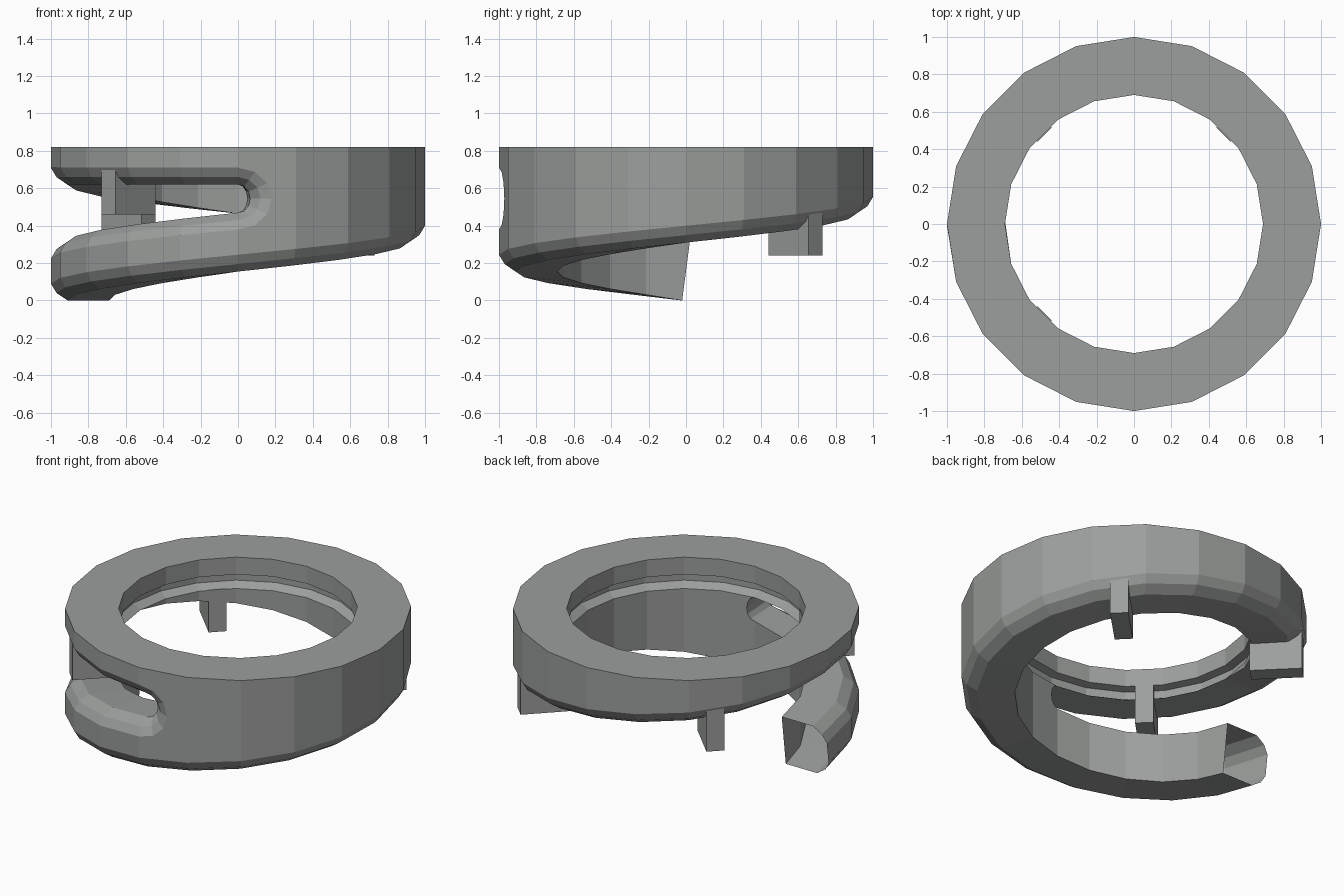
import bpy, bmesh, math
from mathutils import Vector, Matrix

if "Cube" in bpy.data.objects:
    bpy.data.objects.remove(bpy.data.objects["Cube"], do_unlink=True)

# One plain grey for everything
GREY = (0.33, 0.345, 0.335, 1)
grey = bpy.data.materials.new("plain grey")
grey.use_nodes = True
grey.diffuse_color = GREY
grey.node_tree.nodes["Principled BSDF"].inputs["Base Color"].default_value = GREY

STEP = math.radians(18)
INNER, OUTER, TOP = 0.69, 1.0, 0.82
RING_LOW, LIP = 0.62, 0.71
# Rounded edge: radius, height above the coil's underside
EDGE = [(INNER, 0), (0.91, 0), (0.97, 0.04), (OUTER, 0.09)]
TAIL_HEIGHT = 0.315
SLOT_Z = 0.545


def underside(k):
    return min(RING_LOW, 0.00172 * 18 * k)


def at(k, r, z):
    a = math.pi + k * STEP
    return Vector((r * math.cos(a), r * math.sin(a), z))


def lower_edge(k):
    return [at(k, r, underside(k) + h) for r, h in EDGE]


def add_face(bm, points):
    bm.faces.new([bm.verts.new(p) for p in points])


def loft(bm, sections, closed=False):
    for a, b in zip(sections, sections[1:]):
        n = len(a)
        for i in range(n if closed else n - 1):
            j = (i + 1) % n
            add_face(bm, (a[i], a[j], b[j], b[i]))


def finish(bm, name):
    bmesh.ops.remove_doubles(bm, verts=bm.verts, dist=0.002)
    bmesh.ops.dissolve_degenerate(bm, edges=bm.edges, dist=0.001)
    bmesh.ops.recalc_face_normals(bm, faces=bm.faces)
    mesh = bpy.data.meshes.new(name)
    bm.to_mesh(mesh)
    bm.free()
    mesh.materials.append(grey)
    obj = bpy.data.objects.new(name, mesh)
    bpy.context.collection.objects.link(obj)
    return obj


bm = bmesh.new()

# Grooved rim, a full turn
RIM = [(INNER, RING_LOW), (0.74, 0.65), (0.74, 0.70), (INNER, LIP),
       (INNER, TOP), (OUTER, TOP), (OUTER, LIP)]
loft(bm, [[at(k, r, z) for r, z in RIM] for k in range(5, 26)])

# Walls below the rim, with a climbing rounded underside
loft(bm, [[at(k, INNER, RING_LOW)] + lower_edge(k) + [at(k, OUTER, LIP)]
          for k in range(6, 26)])

# Hanging tail with an open, slanted end
tail = []
for k in range(6):
    b = underside(k)
    upper = [at(k, r, b + TAIL_HEIGHT - h) for r, h in reversed(EDGE)]
    tail.append(lower_edge(k) + upper)
for p in tail[0]:
    p.y += 0.13 * (p.z - TAIL_HEIGHT / 2)
loft(bm, tail, closed=True)
loft(bm, [lower_edge(5), lower_edge(6)])

# Rounded slot end, where the tail joins the wall
REACH = [0.05, 0.065, 0.12, 0.18]
slot = []
for i in range(7):
    a = -math.pi / 2 + math.pi * i / 6
    row = []
    for (r, h), reach in zip(EDGE, REACH):
        x = reach * math.cos(a)
        z = SLOT_Z + (RING_LOW - SLOT_Z + h) * math.sin(a)
        row.append(Vector((x, -r + x * math.tan(STEP / 2), z)))
    slot.append(row)
loft(bm, slot)

# Inner and outer wall panels beside the slot
for i, top in ((0, RING_LOW), (3, LIP)):
    r = EDGE[i][0]
    add_face(bm, [lower_edge(5)[i], lower_edge(6)[i], at(6, r, top)]
             + [row[i] for row in reversed(slot)])

finish(bm, "coiled_ring")

# Three radial stops under the coil
STOPS = [("back_left_stop", 45, 0.24), ("back_right_stop", 135, 0.355),
         ("front_right_stop", 225, 0.46)]
for name, angle, low in STOPS:
    high = low + 0.27
    bm = bmesh.new()
    bmesh.ops.create_cube(bm, size=1)
    turn = Matrix.Rotation(math.radians(angle), 4, "Z")
    place = Matrix.Translation((0.828, 0, (low + high) / 2))
    size = Matrix.Diagonal((0.304, 0.106, high - low, 1))
    bm.transform(turn @ place @ size)
    finish(bm, name)
